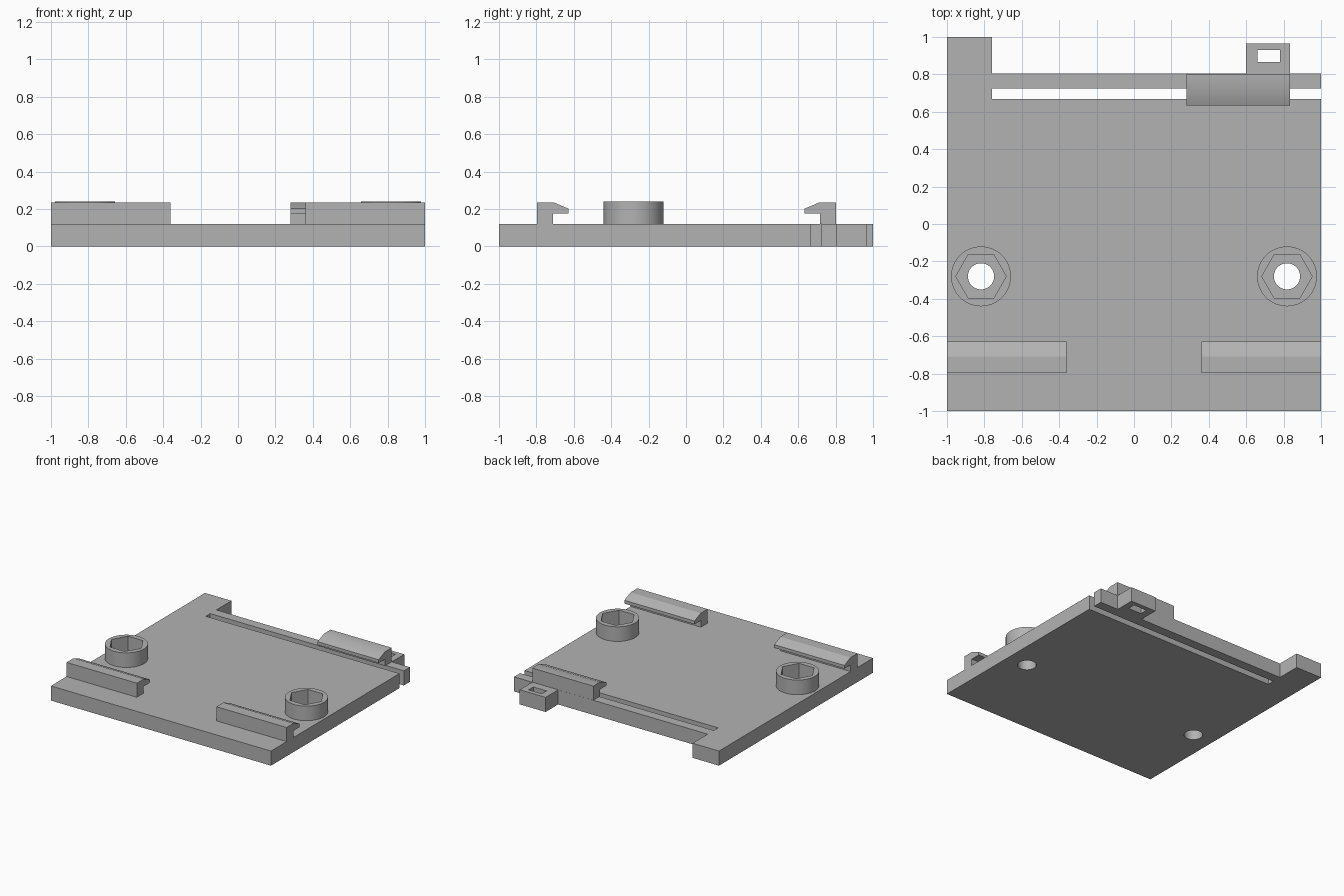
import bpy, bmesh, math

cube = bpy.data.objects.get("Cube")
if cube:
    bpy.data.objects.remove(cube, do_unlink=True)

GREY = (0.45, 0.45, 0.45, 1)
mat = bpy.data.materials.new("plain grey")
mat.use_nodes = True
mat.diffuse_color = GREY
mat.node_tree.nodes["Principled BSDF"].inputs["Base Color"].default_value = GREY

T = 0.12       # plate thickness
TOP = 0.24     # height of bosses and hooks


def prism(name, points, axis, lo, hi):
    """Extrude a 2D outline along z (points are x, y) or along x (points are y, z)."""
    bm = bmesh.new()
    place = (lambda a, b: (a, b, lo)) if axis == "z" else (lambda a, b: (lo, a, b))
    face = bm.faces.new([bm.verts.new(place(a, b)) for a, b in points])
    out = bmesh.ops.extrude_face_region(bm, geom=[face])
    verts = [g for g in out["geom"] if isinstance(g, bmesh.types.BMVert)]
    d = hi - lo
    bmesh.ops.translate(bm, verts=verts, vec=(0, 0, d) if axis == "z" else (d, 0, 0))
    bmesh.ops.recalc_face_normals(bm, faces=bm.faces)
    mesh = bpy.data.meshes.new(name)
    bm.to_mesh(mesh)
    bm.free()
    mesh.materials.append(mat)
    obj = bpy.data.objects.new(name, mesh)
    bpy.context.collection.objects.link(obj)
    return obj


def ring(x, y, r, n):
    return [(x + r * math.cos(math.tau * i / n), y + r * math.sin(math.tau * i / n))
            for i in range(n)]


def activate(obj):
    bpy.ops.object.select_all(action="DESELECT")
    obj.select_set(True)
    bpy.context.view_layer.objects.active = obj


def cut(obj, outline):
    """Cut a vertical opening right through the part."""
    tool = prism("cutter", outline, "z", -0.1, 0.4)
    tool.hide_render = True
    mod = obj.modifiers.new("opening", "BOOLEAN")
    mod.operation, mod.solver, mod.object = "DIFFERENCE", "EXACT", tool
    activate(obj)
    bpy.ops.object.modifier_apply(modifier=mod.name)
    bpy.data.objects.remove(tool, do_unlink=True)


def smooth(obj):
    activate(obj)
    bpy.ops.object.shade_smooth_by_angle(angle=math.radians(30))


# Plate with its corner block, flexible arm and pull tab
plate = prism("base_plate", [
    (-1, -1), (1, -1), (1, 0.668), (-0.76, 0.668), (-0.76, 0.725), (1, 0.725),
    (1, 0.804), (0.835, 0.804), (0.835, 0.966), (0.6, 0.966), (0.6, 0.804),
    (-0.76, 0.804), (-0.76, 1), (-1, 1)], "z", 0, T)
cut(plate, [(0.66, 0.867), (0.78, 0.867), (0.78, 0.93), (0.66, 0.93)])

# Screw bosses with hexagonal nut pockets
BOSS_X, BOSS_Y = 0.818, -0.28
for side, x in (("right", -BOSS_X), ("left", BOSS_X)):
    cut(plate, ring(x, BOSS_Y, 0.07, 48))
    boss = prism(side + "_screw_boss", ring(x, BOSS_Y, 0.16, 64), "z", T, TOP)
    cut(boss, ring(x, BOSS_Y, 0.135, 6))
    smooth(boss)
smooth(plate)

# Hook section: upright stem with a sloped lip
hook = [(-0.797, T), (-0.71, T), (-0.71, 0.175), (-0.628, 0.175),
        (-0.628, 0.202), (-0.708, 0.236), (-0.797, 0.236)]
prism("right_front_hook", hook, "x", -1, -0.362)
prism("left_front_hook", hook, "x", 0.362, 1)

# Matching latch on the flexible arm, facing the front hooks
latch = prism("back_latch", [(-y + 0.006, z) for y, z in hook], "x", 0.28, 0.835)
smooth(latch)
